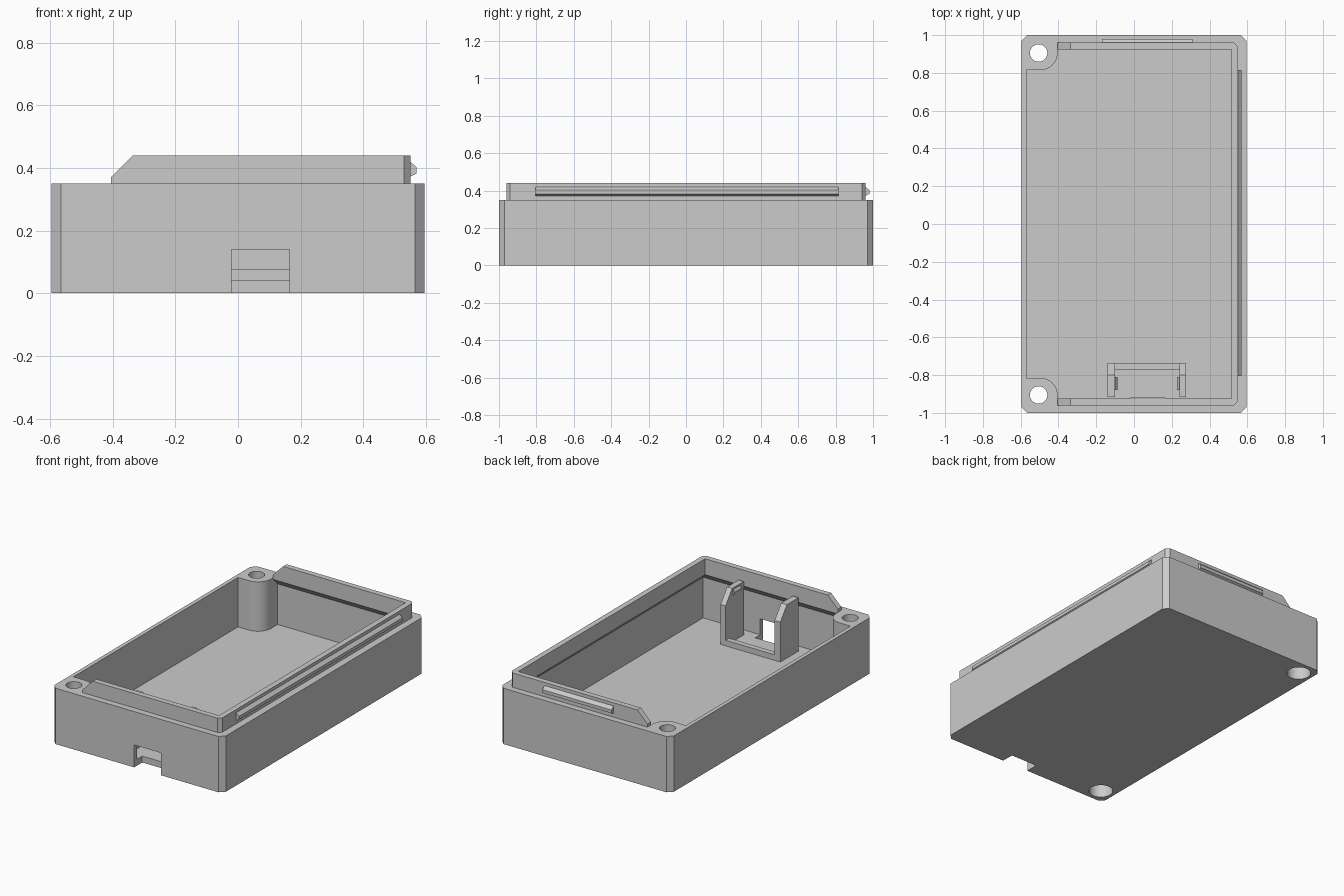
import bpy, bmesh, math
from mathutils import Vector

if "Cube" in bpy.data.objects:
    bpy.data.objects.remove(bpy.data.objects["Cube"])

grey = bpy.data.materials.new("light_grey_plastic")
grey.use_nodes = True
GREY = (0.6, 0.6, 0.6, 1)
grey.diffuse_color = GREY
grey.node_tree.nodes["Principled BSDF"].inputs["Base Color"].default_value = GREY


def finish(name, bm):
    bmesh.ops.remove_doubles(bm, verts=bm.verts, dist=1e-5)
    bmesh.ops.recalc_face_normals(bm, faces=bm.faces)
    mesh = bpy.data.meshes.new(name)
    bm.to_mesh(mesh)
    bm.free()
    mesh.materials.append(grey)
    ob = bpy.data.objects.new(name, mesh)
    bpy.context.collection.objects.link(ob)
    return ob


def prism(name, outline, axis, lo, hi):
    """Extrude a 2D outline along an axis; the outline uses the other two axes in order."""
    bm = bmesh.new()

    def place(p, t):
        co = list(p)
        co.insert(axis, t)
        return bm.verts.new(co)
    a = [place(p, lo) for p in outline]
    b = [place(p, hi) for p in outline]
    bm.faces.new(a)
    bm.faces.new(b[::-1])
    for i in range(len(a)):
        j = (i + 1) % len(a)
        bm.faces.new((a[i], b[i], b[j], a[j]))
    return finish(name, bm)


def box(name, x0, x1, y0, y1, z0, z1):
    return prism(name, [(x0, y0), (x1, y0), (x1, y1), (x0, y1)], 2, z0, z1)


def circle(cx, cy, r, n=48):
    return [(cx + r * math.cos(2 * math.pi * i / n), cy + r * math.sin(2 * math.pi * i / n))
            for i in range(n)]


# Main case: chamfered block
W, D, H, C = 0.595, 1.0, 0.35, 0.03
FLOOR, IN_Y, IN_X = 0.04, 0.97, 0.56
BOSS_X, BOSS_Y, BOSS_R = -0.405, 0.815, 0.09
quarter = [(W, D - C), (W - C, D)]
outline = quarter + [(-x, y) for x, y in quarter[::-1]]
outline += [(x, -y) for x, y in outline[::-1]]
case = prism("case_body", outline, 2, 0, H)

# Cavity outline leaves a rounded screw boss in both -x corners
upper = [(IN_X, IN_Y), (BOSS_X, IN_Y)]
for i in range(13):
    t = math.radians(90 * i / 12)
    upper.append((BOSS_X - BOSS_R + BOSS_R * math.cos(t), BOSS_Y + BOSS_R - BOSS_R * math.sin(t)))
upper.append((-0.57, BOSS_Y))
cavity = upper + [(x, -y) for x, y in upper[::-1]]
cutters = [prism("cavity_cutter", cavity, 2, FLOOR, 0.6)]

# Screw holes with counterbores, and the port opening
for s in (-1, 1):
    cutters.append(prism("hole_cutter", circle(-0.505, s * 0.905, 0.046), 2, -0.1, 0.6))
    cutters.append(prism("counterbore_cutter", circle(-0.505, s * 0.905, 0.07), 2, -0.1, 0.15))
cutters.append(box("port_cutter", -0.02, 0.165, -1.1, -0.92, -0.1, 0.14))

for c in cutters:
    c.hide_render = True
    m = case.modifiers.new(c.name, "BOOLEAN")
    m.operation, m.solver, m.object = "DIFFERENCE", "EXACT", c
bpy.context.view_layer.update()
cut = bpy.data.meshes.new_from_object(case.evaluated_get(bpy.context.evaluated_depsgraph_get()))
case.modifiers.clear()
case.data = cut
for c in cutters:
    bpy.data.objects.remove(c)

# Raised lip: cross-section (inset, height) swept round three sides
LIP_X, LIP_Y, TOP = 0.55, 0.96, 0.44
section = [(0, 0.37), (0, TOP), (0.035, TOP), (0.035, 0.37),
           (0.035, 0.34), (-0.01, 0.295), (-0.01, H), (0, H)]
bm = bmesh.new()
rings = [[] for _ in range(6)]
for d, z in section:
    start = -0.335 if z == TOP else BOSS_X
    c = 0.02 if d == 0 else 0
    x, y = LIP_X - d, LIP_Y - d
    path = [(start, -y), (x - c, -y), (x, c - y), (x, y - c), (x - c, y), (start, y)]
    for ring, p in zip(rings, path):
        ring.append(bm.verts.new((*p, z)))
n = len(section)
for a, b in zip(rings, rings[1:]):
    for i in range(n):
        j = (i + 1) % n
        bm.faces.new((a[i], a[j], b[j], b[i]))
for r in (rings[0], rings[-1]):
    bm.faces.new(r[:4])
    bm.faces.new([r[0]] + r[3:])
finish("lid_lip", bm)

# Snap ridges on the outside of the lip
ridge = [(0, 0.42), (0.02, 0.402), (0.02, 0.382), (0, 0.372)]
prism("side_snap_ridge", [(LIP_X + d, z) for d, z in ridge], 1, -0.805, 0.815)
prism("back_snap_ridge", [(LIP_Y + d, z) for d, z in ridge], 0, -0.17, 0.31)

# Board holder: two arms with hooks, joined by a low bar
arm = [(-0.735, FLOOR), (-0.735, 0.29), (-0.8, 0.375), (-0.915, 0.375), (-0.915, FLOOR)]
for name, x0, x1, tip in (("right", -0.14, -0.1, 0.012), ("left", 0.24, 0.275, -0.012)):
    prism(name + "_holder_arm", arm, 0, x0, x1)
    inner = x1 if tip > 0 else x0
    prism(name + "_holder_hook", [(inner, 0.365), (inner + tip, 0.35), (inner, 0.325)], 1, -0.88, -0.81)
box("holder_bar", -0.1, 0.24, -0.77, -0.735, FLOOR, 0.075)

# Smooth the round holes and bosses, keep other edges sharp
bpy.ops.object.select_all(action="DESELECT")
case.select_set(True)
bpy.context.view_layer.objects.active = case
bpy.ops.object.shade_smooth_by_angle(angle=math.radians(25))
